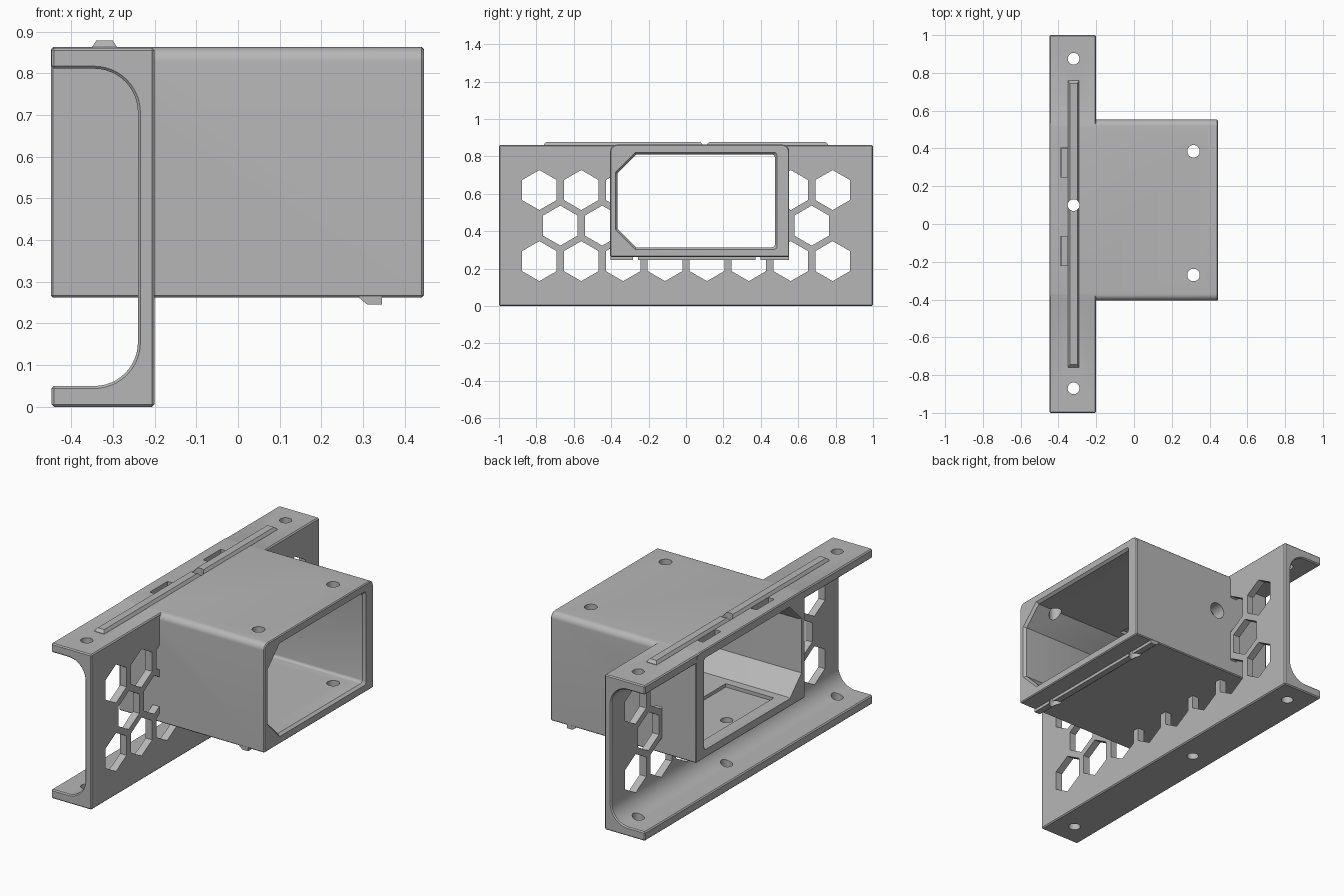
import bpy, bmesh
from math import cos, sin, pi, radians

cube = bpy.data.objects.get("Cube")
if cube:
    bpy.data.objects.remove(cube, do_unlink=True)

grey = bpy.data.materials.new("plain_grey")
grey.use_nodes = True
COLOUR = (0.47, 0.47, 0.47, 1)
grey.diffuse_color = COLOUR
for node in grey.node_tree.nodes:
    if node.type == 'BSDF_PRINCIPLED':
        node.inputs["Base Color"].default_value = COLOUR
        node.inputs["Roughness"].default_value = 0.6


def place(axis, u, v, w):
    """Turn profile coordinates u, v and a position w along the axis into x, y, z."""
    return {'X': (w, u, v), 'Y': (u, w, v), 'Z': (u, v, w)}[axis]


def loft(name, axis, solids):
    """Each solid is a list of (position, outline) sections, skinned and capped."""
    bm = bmesh.new()
    for sections in solids:
        rings = [[bm.verts.new(place(axis, u, v, w)) for u, v in outline]
                 for w, outline in sections]
        n = len(rings[0])
        for lower, upper in zip(rings, rings[1:]):
            for i in range(n):
                j = (i + 1) % n
                bm.faces.new((lower[i], lower[j], upper[j], upper[i]))
        bm.faces.new(rings[0])
        bm.faces.new(rings[-1])
    bmesh.ops.recalc_face_normals(bm, faces=bm.faces)
    mesh = bpy.data.meshes.new(name)
    bm.to_mesh(mesh)
    bm.free()
    obj = bpy.data.objects.new(name, mesh)
    bpy.context.collection.objects.link(obj)
    mesh.materials.append(grey)
    return obj


def prism(outline, a, b):
    return [(a, outline), (b, outline)]


def rect(u0, u1, v0, v1):
    return [(u0, v0), (u1, v0), (u1, v1), (u0, v1)]


def arc(cu, cv, r, start, end, steps):
    return [(cu + r * cos(radians(start + (end - start) * i / steps)),
             cv + r * sin(radians(start + (end - start) * i / steps)))
            for i in range(steps + 1)]


def circle(cu, cv, r, n=32, turn=0.0):
    return [(cu + r * cos(turn + 2 * pi * i / n), cv + r * sin(turn + 2 * pi * i / n))
            for i in range(n)]


def apply(obj, mod):
    bpy.context.view_layer.objects.active = obj
    bpy.ops.object.modifier_apply(modifier=mod.name)


def soften(obj, width):
    mod = obj.modifiers.new("edge", 'BEVEL')
    mod.width = width
    mod.segments = 1
    mod.limit_method = 'ANGLE'
    mod.angle_limit = radians(60)
    apply(obj, mod)


def combine(obj, other, operation):
    mod = obj.modifiers.new("join", 'BOOLEAN')
    mod.operation = operation
    mod.solver = 'EXACT'
    mod.object = other
    apply(obj, mod)
    bpy.data.objects.remove(other, do_unlink=True)


# Mounting channel: C section with filleted inner corners
BACK, WALL_IN, WALL_OUT, TOP = -0.4475, -0.24, -0.20, 0.861
FLANGE, R = 0.05, 0.105
section = [(BACK, 0), (WALL_OUT, 0), (WALL_OUT, TOP), (BACK, TOP), (BACK, TOP - FLANGE)]
section += arc(WALL_IN - R, TOP - FLANGE - R, R, 90, 0, 12)
section += arc(WALL_IN - R, FLANGE + R, R, 0, -90, 12)
section += [(BACK, FLANGE)]
body = loft("mounting_bracket", 'Y', [prism(section, -1, 1)])
soften(body, 0.006)

# Honeycomb openings in the channel wall
PITCH = 0.224
hexes = []
for z, count in ((0.24, 8), (0.43, 7), (0.62, 8)):
    for k in range(count):
        y = (k - (count - 1) / 2) * PITCH
        hexes.append(prism(circle(y, z, 0.107, 6, pi / 2), -0.36, -0.1))
combine(body, loft("honeycomb_cutter", 'X', hexes), 'DIFFERENCE')

# Socket housing with rounded top edges
Y0, Y1, Z0, Z1, RC = -0.405, 0.552, 0.262, 0.8625, 0.035
shell = [(Y0, Z0), (Y1, Z0)]
shell += arc(Y1 - RC, Z1 - RC, RC, 0, 90, 8) + arc(Y0 + RC, Z1 - RC, RC, 90, 180, 8)
housing = loft("socket_housing", 'X', [prism(shell, -0.4485, 0.4455)])
soften(housing, 0.005)
combine(body, housing, 'UNION')


# Through cavity with two clipped corners and flared mouths
def opening(g):
    y0, y1, z0, z1, c = -0.367 - g, 0.475 + g, 0.314 - g, 0.81 + g, 0.1 + g * 0.6
    r = 0.015
    return ([(y0, z0 + c), (y0 + c, z0)]
            + arc(y1 - r, z0 + r, r, -90, 0, 4) + arc(y1 - r, z1 - r, r, 0, 90, 4)
            + [(y0 + c, z1), (y0, z1 - c)])


cavity = [(-0.46, opening(0.012)), (-0.434, opening(0)),
          (0.431, opening(0)), (0.46, opening(0.022))]
combine(body, loft("cavity_cutter", 'X', [cavity]), 'DIFFERENCE')

# Tapered locating rib on top
rib = [(0.85, rect(-0.35, -0.29, -0.76, 0.76)), (0.863, rect(-0.35, -0.29, -0.76, 0.76)),
       (0.878, rect(-0.34, -0.30, -0.745, 0.745))]
combine(body, loft("top_rib", 'Z', [rib]), 'UNION')

# Retaining ridge under the housing
ridge = [(0.29, 0.262), (0.29, 0.27), (0.345, 0.27), (0.345, 0.245), (0.31, 0.245)]
combine(body, loft("bottom_ridge", 'Y', [prism(ridge, Y0 + 0.001, Y1 - 0.001)]), 'UNION')

# Shallow pockets in the cavity floor and ceiling
pocket = rect(-0.385, -0.09, -0.22, 0.40)
combine(body, loft("pocket_cutter", 'Z', [prism(pocket, 0.295, 0.33),
                                          prism(pocket, 0.79, 0.828)]), 'DIFFERENCE')

# Latch slots beside the rib
slots = [prism(rect(-0.388, -0.352, y, y + 0.155), 0.78, 0.9) for y in (-0.22, 0.248)]
combine(body, loft("slot_cutter", 'Z', slots), 'DIFFERENCE')

# Screw holes through flanges and housing
holes = [prism(circle(-0.32, y, 0.031), -0.1, 1) for y in (-0.87, 0.1, 0.875)]
holes += [prism(circle(0.315, y, 0.033), 0.1, 1) for y in (-0.27, 0.385)]
combine(body, loft("screw_cutter", 'Z', holes), 'DIFFERENCE')

# Cable hole in the thick side wall
combine(body, loft("side_hole_cutter", 'Y', [prism(circle(-0.11, 0.61, 0.045), 0.4, 0.7)]),
        'DIFFERENCE')

bpy.ops.object.select_all(action='DESELECT')
body.select_set(True)
bpy.context.view_layer.objects.active = body
bpy.ops.object.shade_smooth_by_angle(angle=radians(25))
